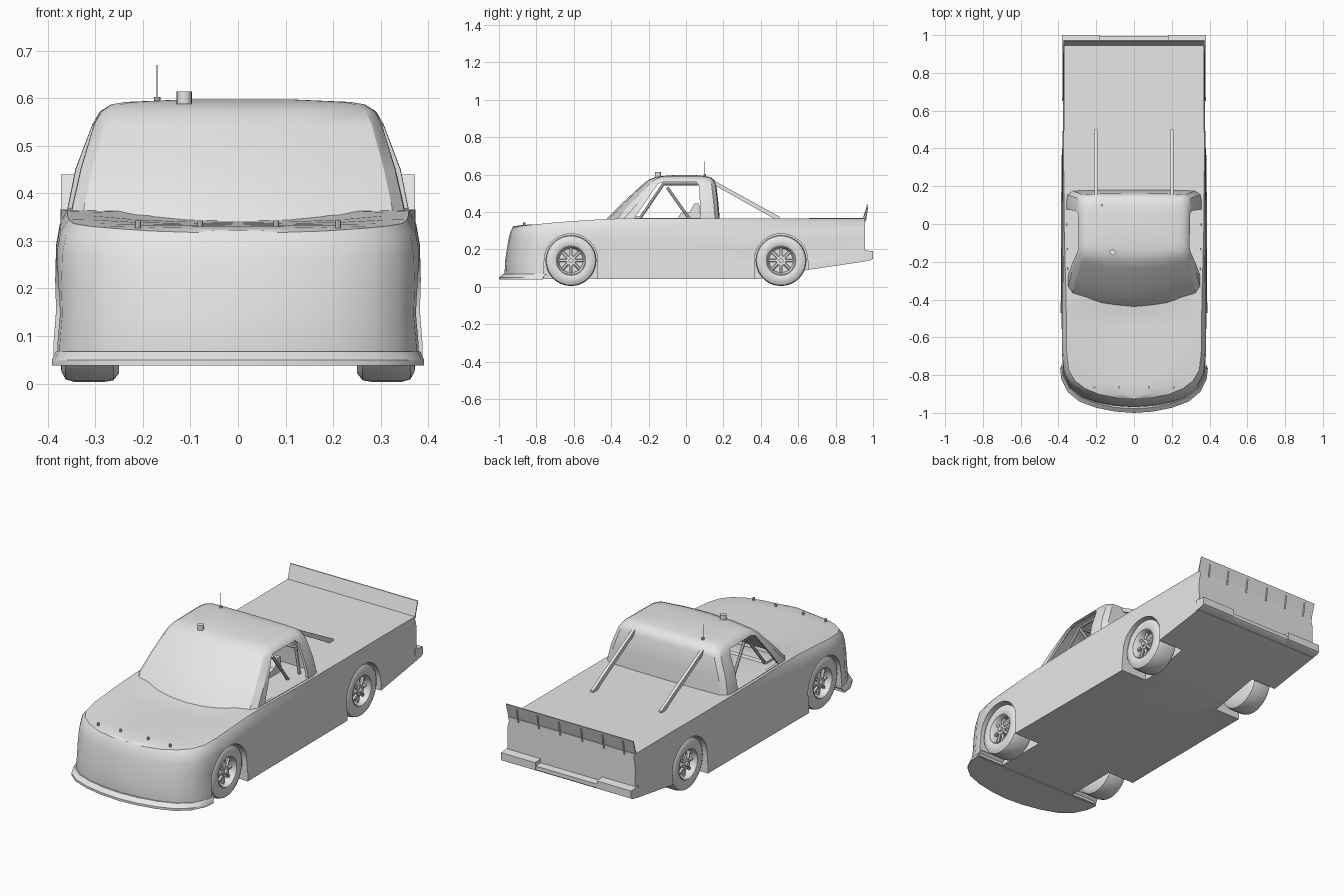
import bpy, bmesh, math
from mathutils import Vector, Matrix

if "Cube" in bpy.data.objects:
    bpy.data.objects.remove(bpy.data.objects["Cube"])

grey = bpy.data.materials.new("light_grey")
grey.use_nodes = True
grey.diffuse_color = (0.8, 0.8, 0.8, 1)
grey.node_tree.nodes["Principled BSDF"].inputs["Base Color"].default_value = (0.8, 0.8, 0.8, 1)


def finish(name, bm, angle=35):
    bmesh.ops.remove_doubles(bm, verts=bm.verts, dist=0.0005)
    bmesh.ops.recalc_face_normals(bm, faces=bm.faces)
    mesh = bpy.data.meshes.new(name)
    bm.to_mesh(mesh)
    bm.free()
    mesh.materials.append(grey)
    mesh.shade_smooth()
    mesh.set_sharp_from_angle(angle=math.radians(angle))
    ob = bpy.data.objects.new(name, mesh)
    bpy.context.collection.objects.link(ob)
    return ob


def bake(ob, angle=35):
    deps = bpy.context.evaluated_depsgraph_get()
    mesh = bpy.data.meshes.new_from_object(ob.evaluated_get(deps))
    ob.modifiers.clear()
    ob.data = mesh
    mesh.shade_smooth()
    mesh.set_sharp_from_angle(angle=math.radians(angle))


def cut(ob, cutter):
    mod = ob.modifiers.new("cut", "BOOLEAN")
    mod.operation, mod.solver, mod.object = "DIFFERENCE", "EXACT", cutter
    cutter.hide_render = True
    cutter.hide_viewport = True


def lerp(table, t):
    for (a, u), (b, v) in zip(table, table[1:]):
        if t <= b:
            return u + (v - u) * max(0, (t - a) / (b - a))
    return table[-1][1]


def loft(bm, rows, closed=False):
    rows = [[bm.verts.new(p) for p in r] for r in rows]
    for a, b in zip(rows, rows[1:]):
        n = len(a)
        for i in range(n if closed else n - 1):
            j = (i + 1) % n
            bm.faces.new((a[i], a[j], b[j], b[i]))
    return rows


def prism(name, outline, x0, x1):
    bm = bmesh.new()
    rows = loft(bm, [[(x, y, z) for y, z in outline] for x in (x0, x1)], True)
    for r in rows:
        bm.faces.new(r)
    return finish(name, bm)


def tubes(name, paths, radius, sides=8):
    bm = bmesh.new()
    for a, b in paths:
        a, b = Vector(a), Vector(b)
        d = b - a
        m = Matrix.Translation((a + b) / 2) @ d.to_track_quat("Z", "Y").to_matrix().to_4x4()
        bmesh.ops.create_cone(bm, cap_ends=True, segments=sides, radius1=radius,
                              radius2=radius, depth=d.length, matrix=m)
    return finish(name, bm)


# Body: sections swept from nose to tail
plan = [(0, -.967), (.1, -.96), (.2, -.942), (.28, -.912), (.34, -.865), (.375, -.8),
        (.386, -.7), (.388, -.55), (.388, -.43), (.387, -.36), (.386, 0), (.384, .4),
        (.38, .65), (.378, .957)]
edge_z = [(-.97, .316), (-.9, .328), (-.7, .345), (-.43, .362), (-.3, .366), (1, .366)]
mid_z = [(-.97, .322), (-.9, .332), (-.43, .342), (-.36, .364), (1, .367)]
belt_w = [(-.9, .92), (-.4, .925), (-.2, .955), (.6, .975), (1, .985)]
floor_z = [(.65, .09), (.957, .135)]
# height fraction, nose setback, width factor
layers = [(0, 0, 1), (.12, -.003, 1), (.35, 0, .985), (.55, .008, .99), (.78, .018, .985), (.92, .028, .965)]
rows = []
for w, y in plan:
    back = lerp([(-.9, 1), (-.6, 0)], y)
    bottom = lerp(floor_z, y) if y >= .65 else .042
    top = lerp(edge_z, y)
    row = [(0, y, bottom)]
    row += [(w * k, y + s * back, bottom + (top - bottom) * t) for t, s, k in layers]
    crown = lerp(mid_z, y)
    for f, mix in ((1, 0), (.86, .1), (.6, .65), (.3, .95), (0, 1)):
        row.append((w * f * lerp(belt_w, y), y + .04 * back, top + (crown - top) * mix))
    rows.append(row)
# Step the floor up behind the rear wheels
step = [(x, y, max(z, .042)) for x, y, z in rows[-2]]
bm = bmesh.new()
for s in (1, -1):
    half = loft(bm, [[(s * x, y, z) for x, y, z in r] for r in rows])
    bm.faces.new(half[-1])
body = finish("body", bm)

# Wheel arches
FRONT, REAR, HUB = -.615, .508, .14
for y, name in ((FRONT, "front"), (REAR, "rear")):
    arc = [(y + .143 * math.cos(a * math.pi / 20), HUB + .143 * math.sin(a * math.pi / 20)) for a in range(21)]
    arc += [(y - .143, 0), (y + .143, 0)]
    for s, side in ((1, "left"), (-1, "right")):
        cut(body, prism(f"{name}_{side}_arch_cutter", arc, s * .23, s * .5))
bake(body, 32)

# Front splitter lip
bm = bmesh.new()
lip = [(0, -1), (.1, -.993), (.2, -.973), (.29, -.94), (.35, -.89), (.385, -.82), (.391, -.765)]
outline = lip + [(-x, y) for x, y in lip[:0:-1]]
outline = [(x, y, .038) for x, y in outline]
lower = [bm.verts.new(p) for p in outline]
mid = [bm.verts.new((x, y, .05)) for x, y, z in outline]
upper = [bm.verts.new((x * .98, y + .022, .068)) for x, y, z in outline]
n = len(outline)
for a, b in ((lower, mid), (mid, upper)):
    for i in range(n):
        j = (i + 1) % n
        bm.faces.new((a[i], a[j], b[j], b[i]))
bm.faces.new(lower)
bm.faces.new(upper)
finish("front_splitter", bm)

# Cabin shell: z, front half width, rear half width, nose y, corner y, back y
cabin_rings = [(.33, .352, .362, -.445, -.385, .178), (.37, .348, .358, -.418, -.362, .175),
               (.45, .33, .342, -.338, -.29, .168), (.545, .302, .306, -.235, -.2, .157),
               (.572, .287, .29, -.2, -.17, .145), (.587, .265, .266, -.165, -.14, .125),
               (.592, .235, .235, -.13, -.11, .095)]
bm = bmesh.new()
rings = []
for z, wf, wr, yc, yk, yb in cabin_rings:
    half = [(0, yc), (wf * .5, yc + (yk - yc) * .25), (wf * .93, yk), (wf, yk + .035),
            (wf * .4 + wr * .6, (yk + yb) / 2), (wr, yb - .06), (wr * .98, yb - .02), (wr * .9, yb), (wr * .5, yb + .004), (0, yb + .005)]
    rings.append([(x, y, z) for x, y in half] + [(-x, y, z) for x, y in half[-2:0:-1]])
rings.append([(x * .5, y * .5, .597) for x, y, z in rings[-1]])
top = loft(bm, rings, True)[-1]
bm.faces.new(top)
cabin = finish("cabin", bm)
shell = cabin.modifiers.new("shell", "SOLIDIFY")
shell.thickness, shell.offset = .014, -1
window = [(-.275, .368), (-.15, .55), (-.12, .56), (.055, .56), (.07, .54), (.078, .368)]
cut(cabin, prism("side_window_cutter", window, -.5, .5))
bake(cabin, 30)

# Roll cage, dash and seat behind the open windows
cage = []
for s in (1, -1):
    cage += [((s * .29, -.25, .36), (s * .26, -.12, .55)), ((s * .26, -.12, .55), (s * .26, .1, .55)),
             ((s * .29, .1, .36), (s * .26, .1, .55)), ((s * .27, -.1, .53), (s * .28, .02, .36))]
cage += [((-.26, y, .55), (.26, y, .55)) for y in (-.12, .1)] + [((-.27, .1, .5), (.27, .1, .5)), ((-.28, .1, .38), (.26, .1, .55))]
tubes("roll_cage", cage, .008)
prism("seat", [(-.05, .36), (-.03, .39), (.02, .4), (.045, .445), (.07, .445), (.08, .36)], .06, .2)
prism("dashboard", [(-.36, .36), (-.33, .378), (-.25, .375), (-.24, .36)], -.3, .3)

# Rear window braces
for s, side in ((1, "left"), (-1, "right")):
    prism(f"{side}_window_brace", [(.13, .578), (.5, .375), (.5, .364), (.47, .364), (.14, .55)], s * .192, s * .208)

# Tail spoiler and its stays
prism("tail_spoiler", [(.945, .364), (.951, .364), (.974, .44), (.968, .44)], -.372, .372)
stays = [((x, .958, .35), (x, .97, .425)) for x in (-.31, -.19, -.065, .065, .19, .31)]
tubes("spoiler_stays", stays, .004, 6)

# Rear bumper with a shallower middle
for s, side in ((1, "left"), (-1, "right")):
    prism(f"{side}_rear_bumper", [(.94, .135), (.985, .142), (1, .15), (1, .19), (.94, .197)], s * .18, s * .38)
prism("middle_rear_bumper", [(.94, .135), (.985, .142), (.995, .15), (.995, .17), (.94, .175)], -.18, .18)

# Roof vent, antenna and hood pins
tubes("roof_vent", [((-.113, -.15, .588), (-.113, -.15, .614))], .016, 16)
tubes("antenna_base", [((-.17, .1, .585), (-.17, .1, .602))], .007, 10)
tubes("antenna", [((-.17, .1, .6), (-.17, .1, .67))], .001, 4)
tubes("hood_pins", [((x, -.865, .325), (x, -.865, .343)) for x in (-.21, -.08, .08, .21)], .006, 8)

# Wheels: turned tyre and dished rim, with spokes and hub
tyre = [(.25, .07), (.25, .118), (.262, .133), (.28, .136), (.345, .136), (.362, .131),
        (.371, .115), (.373, .095), (.368, .079), (.37, .076), (.362, .07), (.33, .064), (.325, 0)]
for y, end in ((FRONT, "front"), (REAR, "rear")):
    for s, side in ((1, "left"), (-1, "right")):
        bm = bmesh.new()
        steps = 40
        turn = [[(s * x, y + r * math.cos(a), HUB + r * math.sin(a)) for x, r in [(.25, 0)] + tyre]
                for a in [2 * math.pi * i / steps for i in range(steps + 1)]]
        loft(bm, turn)
        bmesh.ops.dissolve_degenerate(bm, dist=.0005, edges=bm.edges)
        finish(f"{end}_{side}_wheel", bm, 40)
        spokes = []
        for i in range(8):
            a = math.pi * i / 4
            c, d = math.cos(a), math.sin(a)
            spokes.append(((s * .352, y + .015 * c, HUB + .015 * d), (s * .34, y + .068 * c, HUB + .068 * d)))
        tubes(f"{end}_{side}_spokes", spokes, .009, 6)
        tubes(f"{end}_{side}_hub", [((s * .32, y, HUB), (s * .36, y, HUB))], .026, 16)
        tubes(f"{end}_{side}_hub_cap", [((s * .35, y, HUB), (s * .37, y, HUB))], .013, 12)
